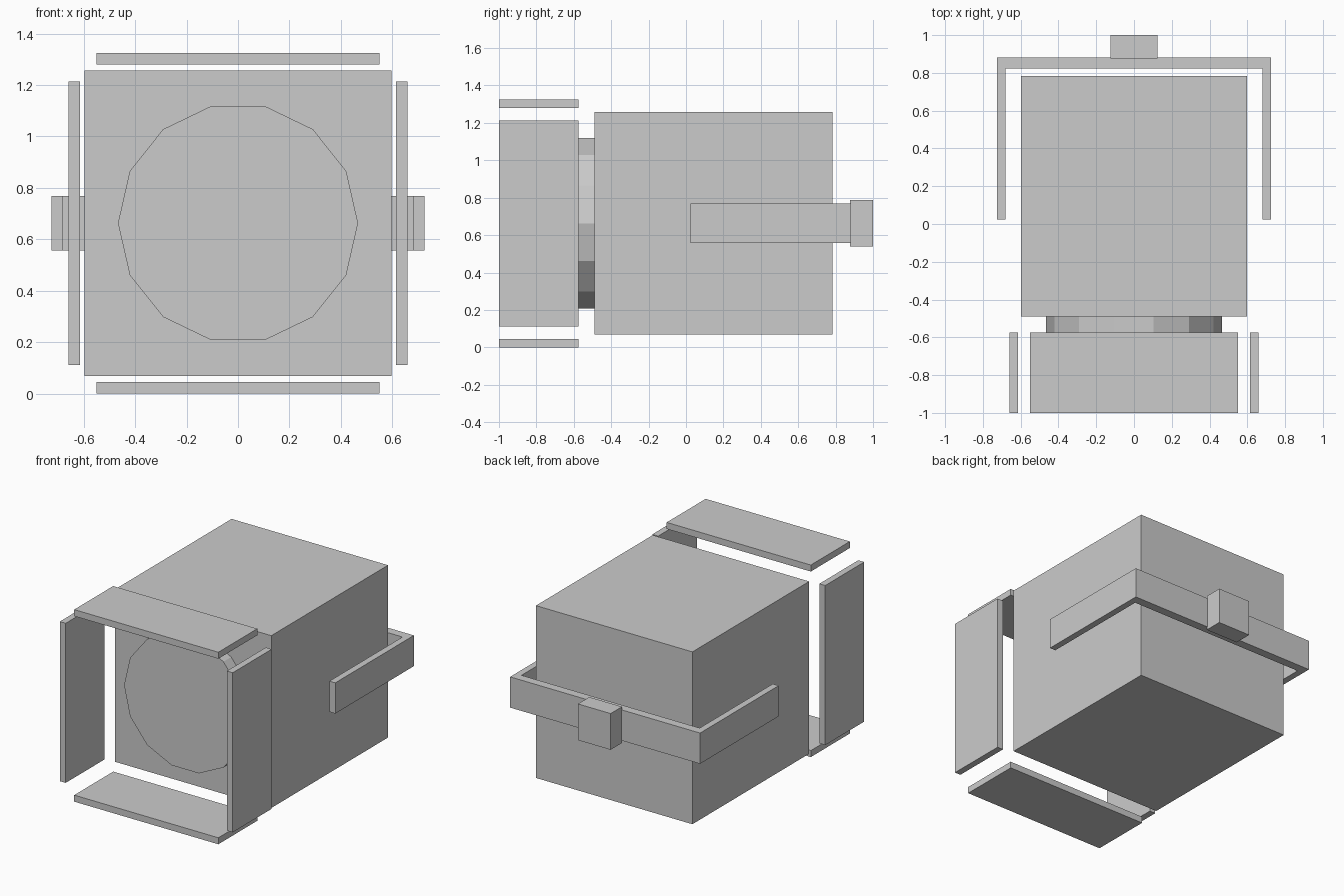
import bpy, bmesh, math
from mathutils import Matrix

if "Cube" in bpy.data.objects:
    bpy.data.objects.remove(bpy.data.objects["Cube"])

grey = bpy.data.materials.new("plain_grey")
grey.diffuse_color = (0.6, 0.6, 0.6, 1)
grey.use_nodes = True
grey.node_tree.nodes["Principled BSDF"].inputs["Base Color"].default_value = grey.diffuse_color


def finish(name, bm):
    bmesh.ops.recalc_face_normals(bm, faces=bm.faces)
    mesh = bpy.data.meshes.new(name)
    bm.to_mesh(mesh)
    bm.free()
    mesh.materials.append(grey)
    obj = bpy.data.objects.new(name, mesh)
    bpy.context.collection.objects.link(obj)
    return obj


def box(name, x, y, z):
    """Box from (min, max) ranges on each axis."""
    bm = bmesh.new()
    size = [r[1] - r[0] for r in (x, y, z)]
    mid = [(r[0] + r[1]) / 2 for r in (x, y, z)]
    bmesh.ops.create_cube(bm, size=1, matrix=Matrix.Translation(mid) @ Matrix.Diagonal((*size, 1)))
    return finish(name, bm)


# Lamp housing
box("housing", (-0.597, 0.597), (-0.49, 0.783), (0.068, 1.257))

# Fourteen-sided lens, one corner pointing to each side
bm = bmesh.new()
bmesh.ops.create_cone(bm, cap_ends=True, segments=14, radius1=0.467, radius2=0.467, depth=0.085,
                      matrix=Matrix.Translation((0, -0.5325, 0.663))
                      @ Matrix.Rotation(math.pi / 2, 4, 'X') @ Matrix.Rotation(math.pi / 2, 4, 'Z'))
# Turn the ring so a corner lies on the x axis
corner = max(bm.verts, key=lambda v: v.co.x).co
turn = math.atan2(corner.z - 0.663, corner.x)
bmesh.ops.rotate(bm, verts=bm.verts, cent=(0, 0, 0.663), matrix=Matrix.Rotation(turn, 3, 'Y'))
finish("lens", bm)

# Four floating barn door flaps
flap_y = (-1.0, -0.575)
box("top_flap", (-0.55, 0.55), flap_y, (1.28, 1.325))
box("bottom_flap", (-0.55, 0.55), flap_y, (0.0, 0.045))
box("right_flap", (0.615, 0.66), flap_y, (0.112, 1.213))
box("left_flap", (-0.66, -0.615), flap_y, (0.112, 1.213))

# U-shaped yoke extruded from its plan outline
half = [(0.68, 0.822), (0.68, 0.025), (0.725, 0.025), (0.725, 0.882)]
outline = half + [(-x, y) for x, y in reversed(half)]
bm = bmesh.new()
face = bm.faces.new([bm.verts.new((x, y, 0.557)) for x, y in outline])
top = bmesh.ops.extrude_face_region(bm, geom=[face])["geom"]
bmesh.ops.translate(bm, vec=(0, 0, 0.212), verts=[v for v in top if isinstance(v, bmesh.types.BMVert)])
finish("yoke", bm)

# Mounting clamp behind the yoke
box("clamp", (-0.125, 0.125), (0.876, 1.0), (0.538, 0.788))
